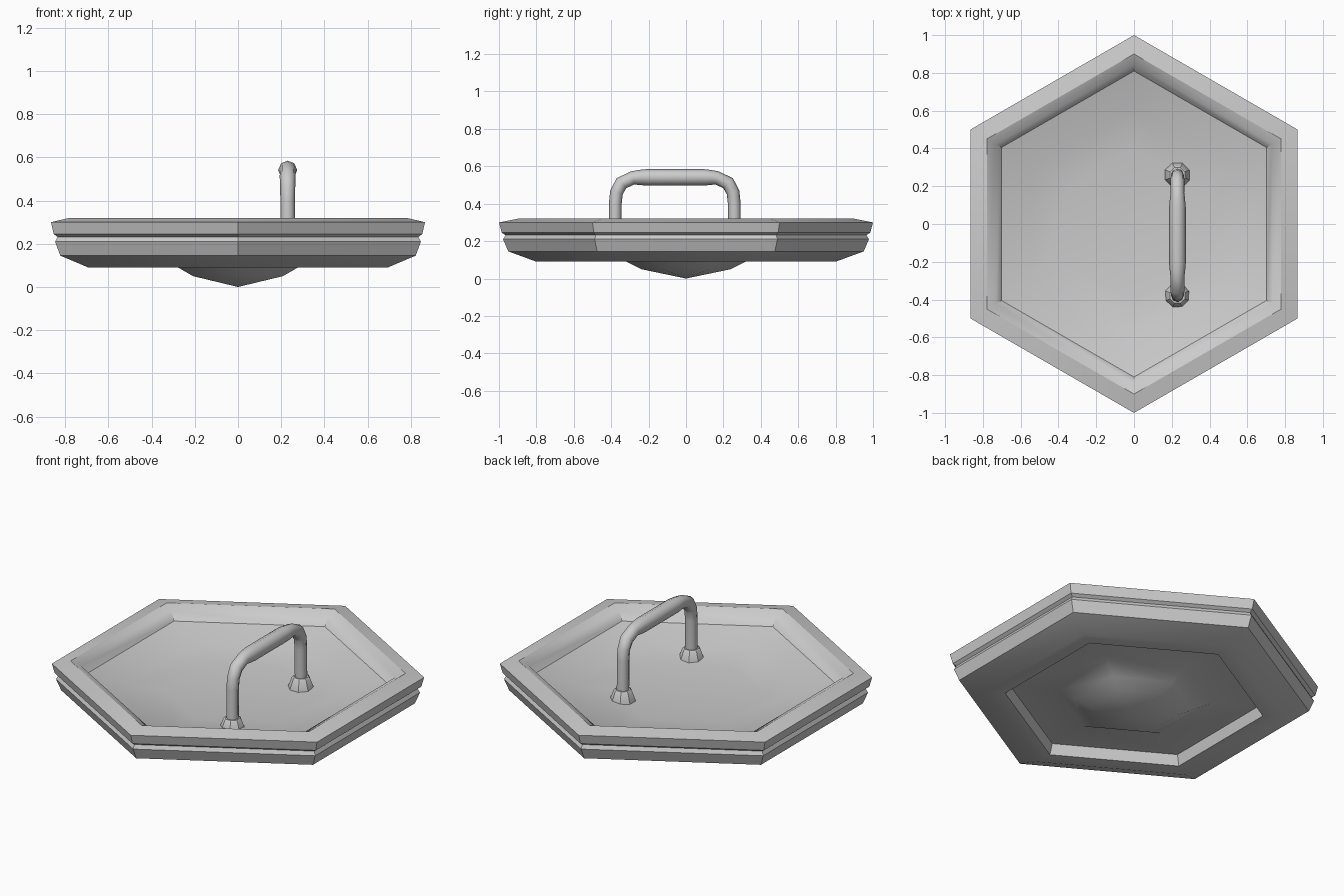
import bpy, bmesh
from math import radians, cos, sin, pi

if "Cube" in bpy.data.objects:
    bpy.data.objects.remove(bpy.data.objects["Cube"])


def finish(obj, angle=32):
    bpy.ops.object.select_all(action='DESELECT')
    obj.select_set(True)
    bpy.context.view_layer.objects.active = obj
    bpy.ops.object.shade_smooth_by_angle(angle=radians(angle))


def lathe(name, profile, sides, centre=(0, 0), turn=pi / 2, closed=False):
    """Sweep (radius, z) points round a polygon; radius 0 becomes a pole."""
    bm = bmesh.new()
    rings = []
    for r, z in profile:
        n = sides if r > 0 else 1
        rings.append([bm.verts.new((centre[0] + r * cos(turn + 2 * pi * i / sides),
                                    centre[1] + r * sin(turn + 2 * pi * i / sides), z))
                      for i in range(n)])
    pairs = list(zip(rings, rings[1:]))
    if closed:
        pairs.append((rings[-1], rings[0]))
    for a, b in pairs:
        for i in range(sides):
            j = (i + 1) % sides
            quad = [a[i % len(a)], a[j % len(a)], b[j % len(b)], b[i % len(b)]]
            bm.faces.new(list(dict.fromkeys(quad)))
    bmesh.ops.recalc_face_normals(bm, faces=bm.faces)
    mesh = bpy.data.meshes.new(name)
    bm.to_mesh(mesh)
    bm.free()
    obj = bpy.data.objects.new(name, mesh)
    bpy.context.collection.objects.link(obj)
    finish(obj)
    return obj


# Hexagonal rim with a grooved outer edge
lathe("rim", [(0.90, 0.32), (1.0, 0.30), (0.985, 0.245), (0.965, 0.232),
              (0.978, 0.21), (0.95, 0.145), (0.80, 0.09), (0.70, 0.09),
              (0.68, 0.15), (0.81, 0.25), (0.845, 0.295)], 6, closed=True)

# Dished plate with a pointed boss underneath
lathe("plate", [(0, 0.16), (0.4, 0.166), (0.6, 0.19), (0.81, 0.25),
                (0.68, 0.15), (0.42, 0.14), (0.32, 0.09), (0.24, 0.05), (0, 0)], 6)

# Handle: swept tube, thicker along the grip
HX, HY = 0.23, -0.06
half = [(0.32, 0.18, 0.034), (0.318, 0.40, 0.034), (0.312, 0.46, 0.035),
        (0.285, 0.51, 0.037), (0.225, 0.538, 0.036), (0.195, 0.54, 0.040),
        (0.15, 0.541, 0.044)]
path = [(-y, z, r) for y, z, r in half] + half[::-1]
curve = bpy.data.curves.new("handle", 'CURVE')
curve.dimensions = '3D'
curve.bevel_depth = 1.0
curve.bevel_resolution = 2
curve.use_fill_caps = True
spline = curve.splines.new('POLY')
spline.points.add(len(path) - 1)
for p, (y, z, r) in zip(spline.points, path):
    p.co = (HX, HY + y, z, 1)
    p.radius = r
handle = bpy.data.objects.new("handle", curve)
bpy.context.collection.objects.link(handle)
bpy.ops.object.select_all(action='DESELECT')
handle.select_set(True)
bpy.context.view_layer.objects.active = handle
bpy.ops.object.convert(target='MESH')
finish(bpy.context.view_layer.objects.active, 50)

# Flared feet of the handle
for side, label in ((-1, "front"), (1, "back")):
    foot = lathe(label + "_handle_foot",
                 [(0, 0.155), (0.072, 0.155), (0.07, 0.168), (0.05, 0.222),
                  (0.042, 0.23), (0, 0.23)],
                 8, (HX, HY + side * 0.32), pi / 8)
    finish(foot, 50)
